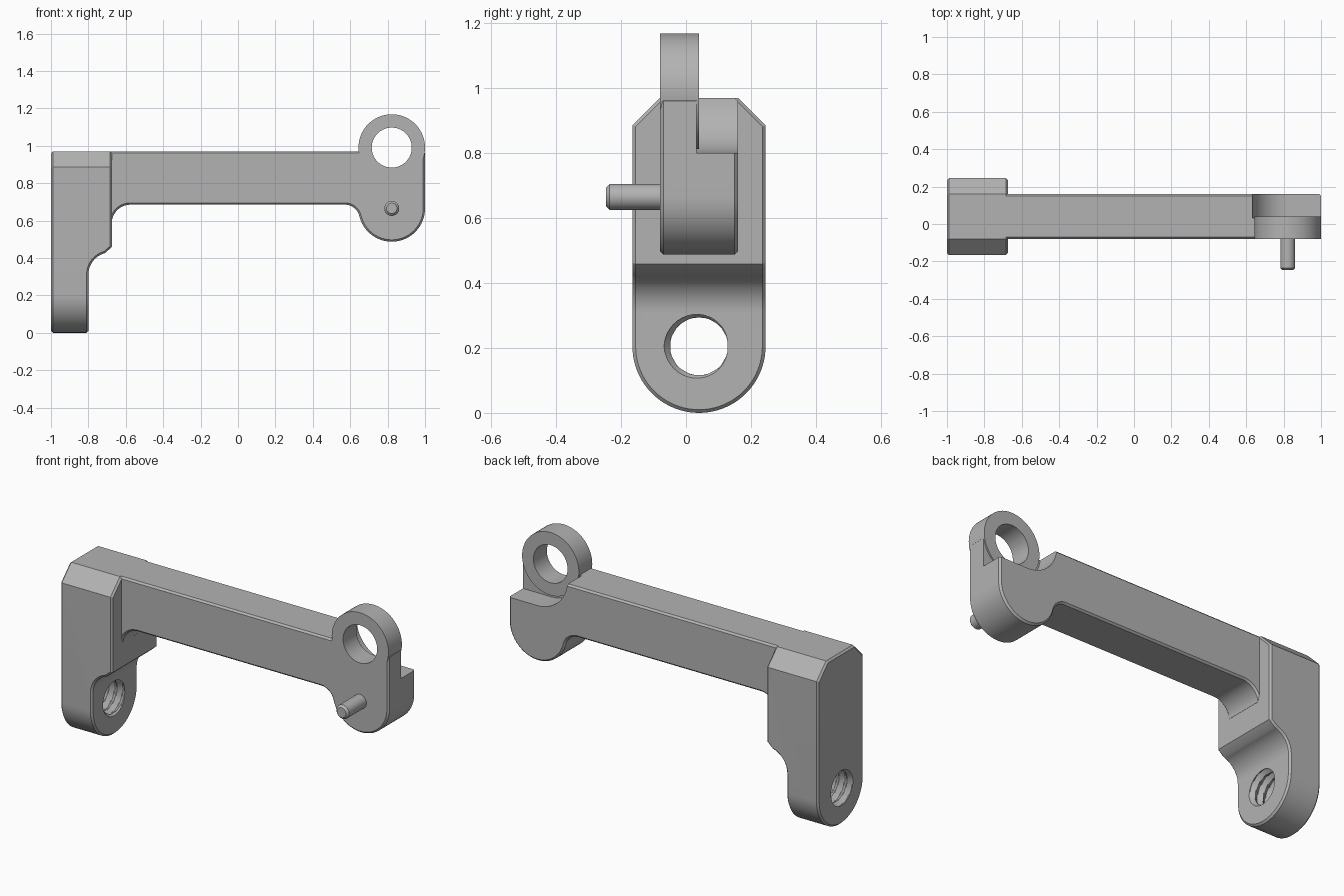
import bpy, bmesh, math
from mathutils import Vector

if "Cube" in bpy.data.objects:
    bpy.data.objects.remove(bpy.data.objects["Cube"], do_unlink=True)

grey = bpy.data.materials.new("plain_grey")
grey.use_nodes = True
grey.diffuse_color = (0.45, 0.45, 0.45, 1)
grey.node_tree.nodes["Principled BSDF"].inputs["Base Color"].default_value = (0.45, 0.45, 0.45, 1)


def arc(cx, cy, r, start, end, steps=24):
    angles = [math.radians(start + (end - start) * i / steps) for i in range(steps + 1)]
    return [(cx + r * math.cos(a), cy + r * math.sin(a)) for a in angles]


def finish(name, bm):
    bmesh.ops.remove_doubles(bm, verts=bm.verts, dist=1e-5)
    bmesh.ops.recalc_face_normals(bm, faces=bm.faces)
    mesh = bpy.data.meshes.new(name)
    bm.to_mesh(mesh)
    bm.free()
    mesh.materials.append(grey)
    ob = bpy.data.objects.new(name, mesh)
    bpy.context.collection.objects.link(ob)
    return ob


def prism(name, outline, axis, low, high):
    """Extrude an outline along x (outline is y, z) or y (outline is x, z)."""
    bm = bmesh.new()
    place = (lambda p: (low, p[0], p[1])) if axis == "x" else (lambda p: (p[0], low, p[1]))
    face = bm.faces.new([bm.verts.new(place(p)) for p in outline])
    grown = bmesh.ops.extrude_face_region(bm, geom=[face])["geom"]
    shift = Vector((high - low, 0, 0)) if axis == "x" else Vector((0, high - low, 0))
    bmesh.ops.translate(bm, vec=shift, verts=[g for g in grown if isinstance(g, bmesh.types.BMVert)])
    return finish(name, bm)


def tube(name, rings, axis, centre, sides):
    """Closed turned solid; rings are (position, radius function of angle)."""
    bm = bmesh.new()
    loops = []
    for pos, radius in rings:
        loop = []
        for j in range(sides):
            a = math.tau * j / sides
            u, v = centre[0] + radius(a) * math.cos(a), centre[1] + radius(a) * math.sin(a)
            loop.append(bm.verts.new((pos, u, v) if axis == "x" else (u, pos, v)))
        loops.append(loop)
    for one, two in zip(loops, loops[1:]):
        for j in range(sides):
            k = (j + 1) % sides
            bm.faces.new((one[j], one[k], two[k], two[j]))
    bm.faces.new(loops[0])
    bm.faces.new(loops[-1])
    return finish(name, bm)


def apply(ob, kind, **settings):
    mod = ob.modifiers.new(kind, kind)
    for key, value in settings.items():
        setattr(mod, key, value)
    bpy.context.view_layer.objects.active = ob
    bpy.ops.object.modifier_apply(modifier=mod.name)


def combine(ob, other, operation):
    apply(ob, "BOOLEAN", object=other, operation=operation, solver="EXACT")
    bpy.data.objects.remove(other, do_unlink=True)


def chamfer(ob):
    apply(ob, "BEVEL", width=0.01, segments=1, limit_method="ANGLE", angle_limit=math.radians(50))


# Mounting block: rounded foot and clipped top, thinned below a concave step
block = prism("mounting_block",
              arc(0.04, 0.205, 0.205, 180, 360, 40) + [(0.245, 0.885), (0.16, 0.97), (-0.08, 0.97), (-0.165, 0.885)],
              "x", -1, -0.675)
step = prism("step_cutter",
             [(-0.8, -0.1)] + arc(-0.68, 0.31, 0.12, 180, 105, 16)
             + [(-0.675, 0.458), (-0.6, 0.533), (-0.6, -0.1)], "y", -0.4, 0.4)
combine(block, step, "DIFFERENCE")
chamfer(block)

# Threaded hole through the foot
PITCH, PER_TURN = 0.05, 12


def thread_radius(x):
    def radius(a):
        phase = (x / PITCH - a / math.tau) % 1
        return 0.088 + 0.02 * (1 - abs(2 * phase - 1))
    return radius


xs = [-1.05 + i * PITCH / PER_TURN for i in range(73)]
thread = tube("thread_cutter", [(x, thread_radius(x)) for x in xs], "x", (0.04, 0.205), 36)
combine(block, thread, "DIFFERENCE")

# Arm: straight beam, filleted underneath, ending in a round knuckle
CX, R, EYE_Z = 0.822, 0.178, 0.99
arm = prism("arm",
            [(-0.72, 0.97), (-0.72, 0.585)] + arc(-0.575, 0.585, 0.1, 180, 90, 12)
            + arc(0.571, 0.605, 0.08, 90, 13.4, 12)
            + arc(CX, 0.665, R, 194, 360, 36) + [(CX + R, 0.97)], "y", -0.08, 0.16)
chamfer(arm)

# Relief behind the eye
relief = prism("relief_cutter", arc(CX, EYE_Z, 0.19, 180, 270) + [(1.1, 0.8), (1.1, 1.2), (0.632, 1.2)],
               "y", 0.032, 0.3)
combine(arm, relief, "DIFFERENCE")

# Eye ring on the front half, bored through
eye = tube("eye", [(y, lambda a: R) for y in (-0.08, 0.04)], "y", (CX, EYE_Z), 72)
combine(arm, eye, "UNION")
bore = tube("bore_cutter", [(y, lambda a: 0.107) for y in (-0.3, 0.3)], "y", (CX, EYE_Z), 64)
combine(arm, bore, "DIFFERENCE")

# Pin with a chamfered tip
pin = tube("pin", [(-0.247, lambda a: 0.028), (-0.235, lambda a: 0.04), (-0.06, lambda a: 0.04)],
           "y", (CX, 0.665), 32)

# Smooth round surfaces, keep edges crisp
for ob in (block, arm, pin):
    bpy.ops.object.select_all(action="DESELECT")
    ob.select_set(True)
    bpy.context.view_layer.objects.active = ob
    bpy.ops.object.shade_smooth_by_angle(angle=math.radians(25))
